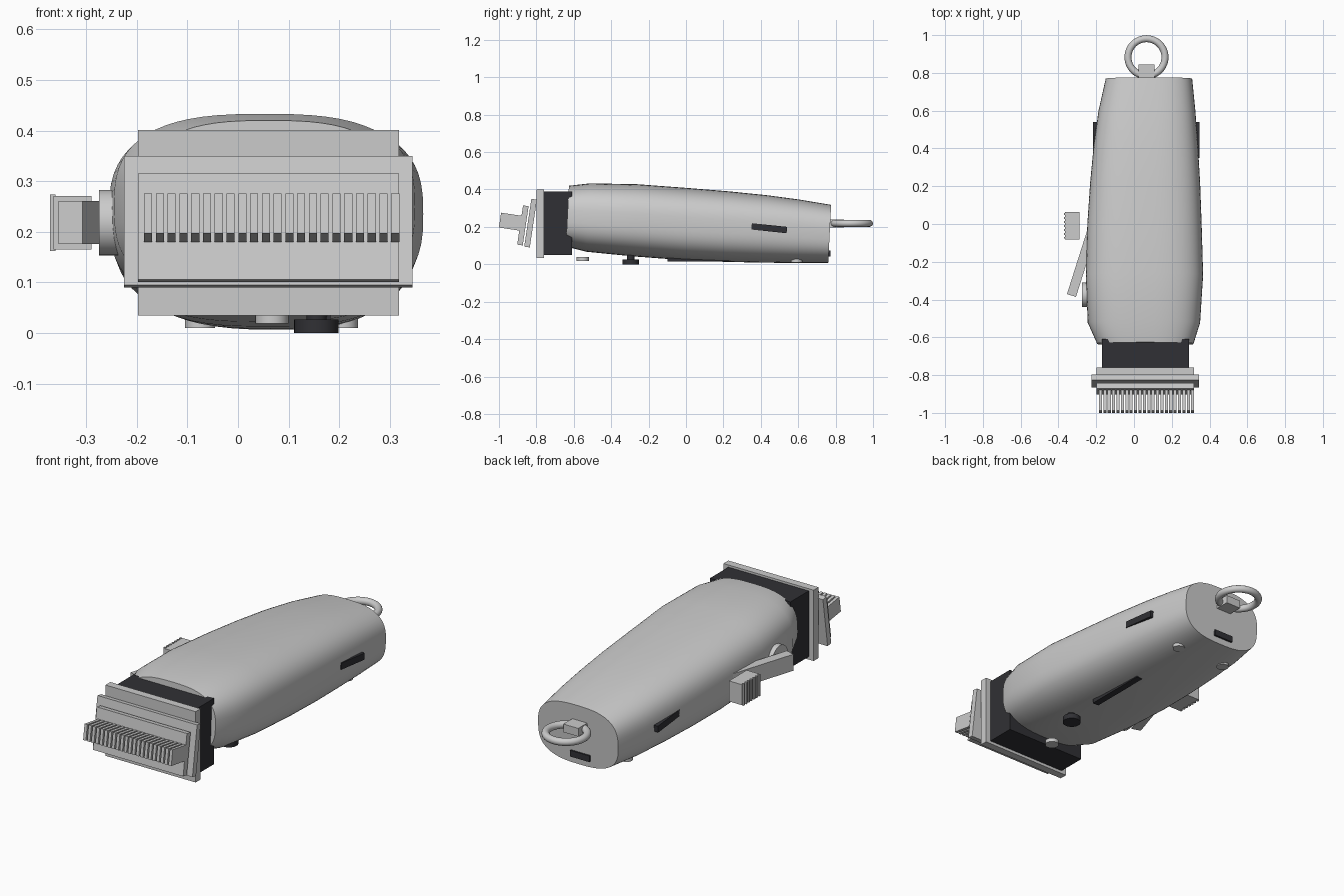
import bpy, bmesh, math
from mathutils import Matrix

if "Cube" in bpy.data.objects:
    bpy.data.objects.remove(bpy.data.objects["Cube"])

CX = 0.06                      # centre line of body
TILT = math.radians(-8.5)      # lean of the blade set

dark = bpy.data.materials.new("dark_plastic")
dark.diffuse_color = (0.03, 0.03, 0.035, 1)
dark.use_nodes = True
dark.node_tree.nodes["Principled BSDF"].inputs["Base Color"].default_value = dark.diffuse_color


def finish(bm, name, mat=None, smooth=False):
    bmesh.ops.recalc_face_normals(bm, faces=bm.faces)
    me = bpy.data.meshes.new(name)
    bm.to_mesh(me)
    bm.free()
    ob = bpy.data.objects.new(name, me)
    bpy.context.collection.objects.link(ob)
    if mat:
        me.materials.append(mat)
    if smooth:
        bpy.ops.object.select_all(action='DESELECT')
        ob.select_set(True)
        bpy.context.view_layer.objects.active = ob
        bpy.ops.object.shade_smooth_by_angle(angle=math.radians(35))
    return ob


def add_box(bm, loc, size, rot=0, axis='X'):
    m = Matrix.Translation(loc) @ Matrix.Rotation(rot, 4, axis) @ Matrix.Diagonal((*size, 1))
    bmesh.ops.create_cube(bm, size=1, matrix=m)


def box(name, loc, size, rot=0, axis='X', mat=None):
    bm = bmesh.new()
    add_box(bm, loc, size, rot, axis)
    return finish(bm, name, mat)


def cylinder(name, loc, r, depth, rot=0, mat=None):
    bm = bmesh.new()
    m = Matrix.Translation(loc) @ Matrix.Rotation(rot, 4, 'Y')
    bmesh.ops.create_cone(bm, cap_ends=True, segments=32, radius1=r, radius2=r, depth=depth, matrix=m)
    return finish(bm, name, mat, True)


# Body: superellipse sections (y, x min, x max, z min, z max), lofted
sections = [
    (-0.637, -0.195, 0.315, 0.095, 0.42),
    (-0.525, -0.245, 0.350, 0.067, 0.433),
    (-0.27, -0.255, 0.366, 0.042, 0.428),
    (0.0, -0.247, 0.358, 0.022, 0.408),
    (0.22, -0.232, 0.350, 0.013, 0.39),
    (0.42, -0.213, 0.338, 0.009, 0.37),
    (0.60, -0.188, 0.325, 0.007, 0.346),
    (0.77, -0.150, 0.308, 0.008, 0.318),
]
N, EXP = 64, 2 / 2.8
bm = bmesh.new()
rings = []
for y, x0, x1, z0, z1 in sections:
    ring = []
    for i in range(N):
        a = 2 * math.pi * i / N
        c, s = math.cos(a), math.sin(a)
        x = (x0 + x1) / 2 + (x1 - x0) / 2 * math.copysign(abs(c) ** EXP, c)
        z = (z0 + z1) / 2 + (z1 - z0) / 2 * math.copysign(abs(s) ** EXP, s)
        ring.append(bm.verts.new((x, y + (z - 0.2) * 0.05, z)))
    rings.append(ring)
for r0, r1 in zip(rings, rings[1:]):
    for i in range(N):
        j = (i + 1) % N
        bm.faces.new((r0[i], r0[j], r1[j], r1[i]))
bm.faces.new(rings[0])
bm.faces.new(rings[-1])
finish(bm, "body", smooth=True)

# Blade head: neck block, mounting plate and two leaning blades
box("neck_block", (CX, -0.685, 0.22), (0.46, 0.15, 0.34), mat=dark)
box("mounting_plate", (CX, -0.78, 0.218), (0.516, 0.04, 0.366))
box("rear_blade", (CX, -0.831, 0.22), (0.57, 0.03, 0.258), TILT)
box("front_blade", (CX, -0.872, 0.208), (0.516, 0.03, 0.212), TILT)

# Comb teeth
bm = bmesh.new()
for i in range(22):
    add_box(bm, (-0.1775 + i * 0.02325, -0.939, 0.228), (0.016, 0.112, 0.08), TILT)
finish(bm, "comb_teeth")

# Side lever with pivot and ribbed thumb pad
cylinder("lever_pivot", (-0.245, -0.375, 0.218), 0.065, 0.06, math.pi / 2)
box("lever_arm", (-0.263, -0.164, 0.218), (0.05, 0.45, 0.085), math.radians(-17.6), 'Z')
box("thumb_pad", (-0.327, -0.01, 0.218), (0.075, 0.145, 0.106))
bm = bmesh.new()
for i in range(7):
    add_box(bm, (-0.366, -0.073 + i * 0.021, 0.218), (0.01, 0.01, 0.112))
finish(bm, "thumb_pad_ribs")

# Side vents
for name, x in (("vent_right", 0.331), ("vent_left", -0.203)):
    box(name, (x, 0.445, 0.193), (0.03, 0.19, 0.034), math.radians(-6), mat=dark)

# Hanging ring (lathed circle) and its lug
bm = bmesh.new()
M, K = 48, 16
tor = []
for i in range(M):
    a = 2 * math.pi * i / M
    tor.append([])
    for k in range(K):
        b = 2 * math.pi * k / K
        r = 0.098 + 0.0185 * math.cos(b)
        tor[-1].append(bm.verts.new((0.066 + r * math.cos(a), 0.883 + r * math.sin(a),
                                     0.219 + 0.0185 * math.sin(b))))
for i in range(M):
    for k in range(K):
        p, q = tor[i], tor[(i + 1) % M]
        bm.faces.new((p[k], q[k], q[(k + 1) % K], p[(k + 1) % K]))
finish(bm, "hanging_ring", smooth=True)
box("ring_lug", (0.067, 0.805, 0.219), (0.085, 0.08, 0.042))
box("charging_port", (0.067, 0.762, 0.057), (0.11, 0.02, 0.032), mat=dark)

# Underside: foot button, slot and screws
cylinder("foot_button", (0.155, -0.295, 0.0135), 0.044, 0.027, mat=dark)
cylinder("foot_stem", (0.155, -0.295, 0.04), 0.02, 0.04, mat=dark)
box("bottom_slot", (0.165, 0.07, 0.025), (0.035, 0.34, 0.022), mat=dark)
cylinder("front_screw", (0.067, -0.552, 0.029), 0.033, 0.02)
for name, x in (("rear_screw_right", 0.207), ("rear_screw_left", -0.075)):
    cylinder(name, (x, 0.592, 0.02), 0.03, 0.02)
